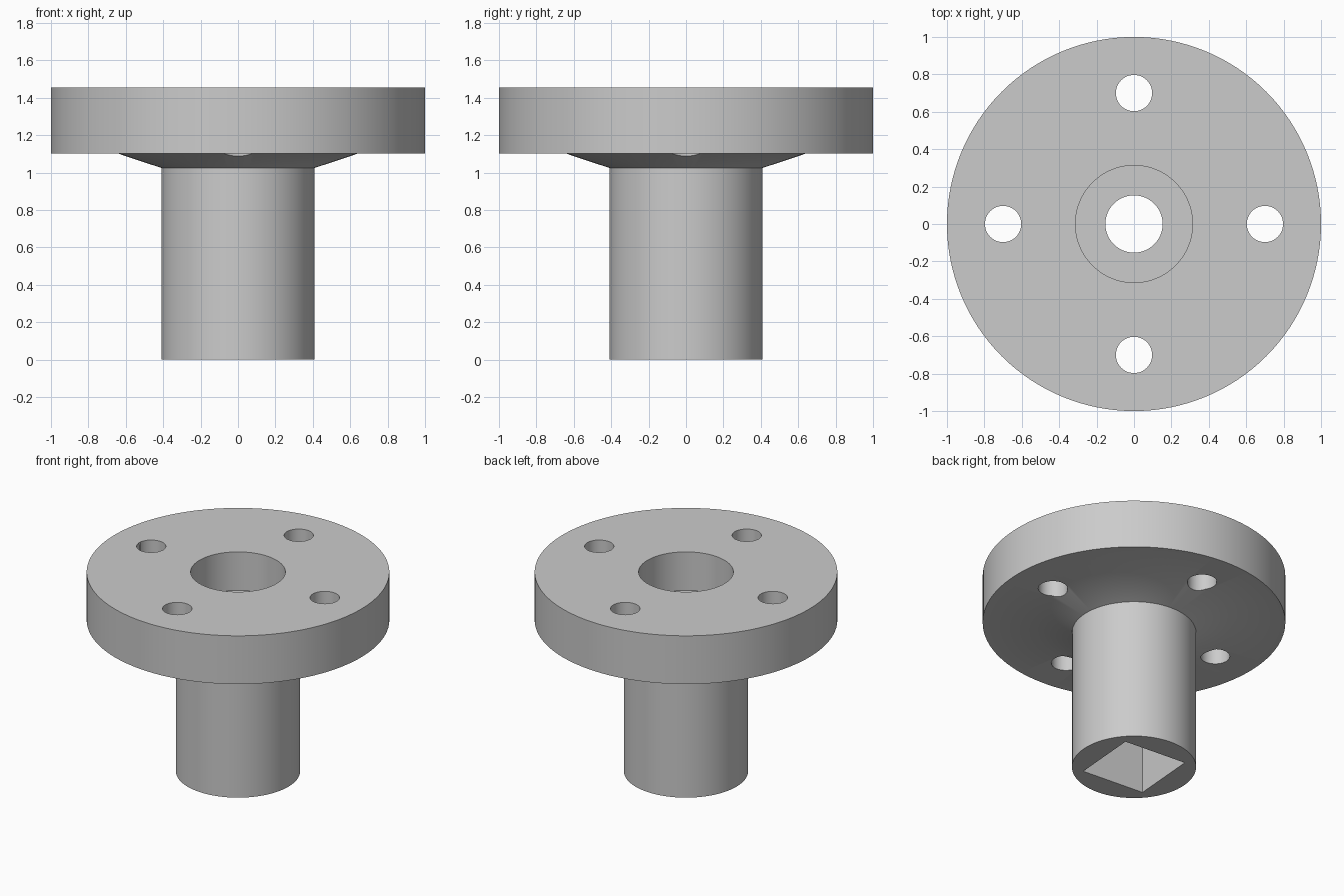
import bpy, bmesh, math
from mathutils import Matrix, Vector

cube = bpy.data.objects.get("Cube")
if cube:
    bpy.data.objects.remove(cube, do_unlink=True)

GREY = (0.6, 0.6, 0.6, 1.0)
mat = bpy.data.materials.new("plain grey")
mat.use_nodes = True
mat.diffuse_color = GREY
mat.node_tree.nodes["Principled BSDF"].inputs["Base Color"].default_value = GREY


def add_object(name, bm):
    bmesh.ops.recalc_face_normals(bm, faces=bm.faces)
    mesh = bpy.data.meshes.new(name)
    bm.to_mesh(mesh)
    bm.free()
    mesh.materials.append(mat)
    obj = bpy.data.objects.new(name, mesh)
    bpy.context.collection.objects.link(obj)
    return obj


def lathe(name, profile, steps):
    """Spin an open (radius, height) profile and cap both ends."""
    bm = bmesh.new()
    rings = []
    for r, z in profile:
        rings.append([bm.verts.new((r * math.cos(a), r * math.sin(a), z))
                      for a in (math.tau * i / steps for i in range(steps))])
    for low, high in zip(rings, rings[1:]):
        for i in range(steps):
            j = (i + 1) % steps
            bm.faces.new((low[i], low[j], high[j], high[i]))
    bm.faces.new(rings[0])
    bm.faces.new(rings[-1])
    return add_object(name, bm)


def prism(name, radius, bottom, top, sides, x=0, y=0, angle=0):
    """Upright prism used as a cutter."""
    bm = bmesh.new()
    place = Matrix.Translation(Vector((x, y, (bottom + top) / 2)))
    bmesh.ops.create_cone(bm, cap_ends=True, segments=sides, radius1=radius,
                          radius2=radius, depth=top - bottom,
                          matrix=place @ Matrix.Rotation(angle, 4, "Z"))
    obj = add_object(name, bm)
    obj.hide_render = True
    return obj


# Stem, flared neck and flange in one turned body
body = lathe("flanged_hub", [(0.41, 0), (0.41, 1.025), (0.648, 1.103),
                             (1, 1.103), (1, 1.455)], 128)

# Counterbore, through hole, square socket and four bolt holes
cutters = [
    prism("counterbore_cutter", 0.313, 1.175, 1.6, 96),
    prism("through_hole_cutter", 0.153, 0.8, 1.3, 64),
]
# Find the direction of a corner so the socket sits slightly turned
square = prism("socket_cutter", 0.34, -0.2, 0.97, 4)
corner = square.data.vertices[0].co
turn = math.radians(40.5) - math.atan2(corner.y, corner.x)
square.data.transform(Matrix.Rotation(turn, 4, "Z"))
cutters.append(square)
for i in range(4):
    a = i * math.pi / 2
    cutters.append(prism("bolt_hole_cutter", 0.097, 0.9, 1.6, 48,
                         0.7 * math.cos(a), 0.7 * math.sin(a)))

bpy.ops.object.select_all(action="DESELECT")
body.select_set(True)
bpy.context.view_layer.objects.active = body
for cutter in cutters:
    mod = body.modifiers.new("cut", "BOOLEAN")
    mod.operation = "DIFFERENCE"
    mod.solver = "EXACT"
    mod.object = cutter
    bpy.ops.object.modifier_apply(modifier=mod.name)
    bpy.data.objects.remove(cutter, do_unlink=True)

# Keep a single material slot and smooth the round walls
while len(body.data.materials) > 1:
    body.data.materials.pop()
for face in body.data.polygons:
    face.material_index = 0
bpy.ops.object.shade_smooth_by_angle(angle=math.radians(30))
